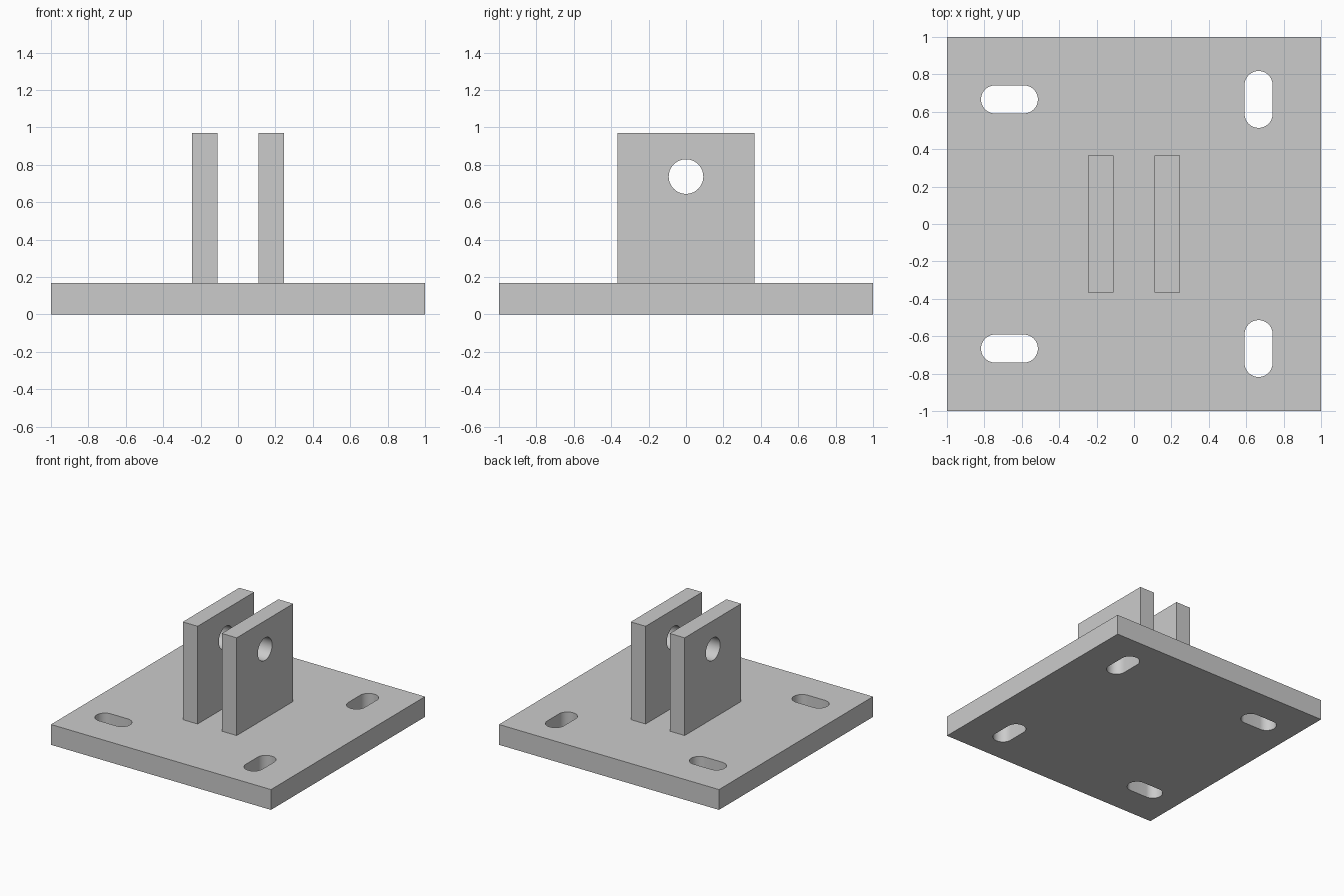
import bpy, bmesh, math
from mathutils import Matrix, Vector

if "Cube" in bpy.data.objects:
    bpy.data.objects.remove(bpy.data.objects["Cube"], do_unlink=True)

STEEL = (0.6, 0.6, 0.6, 1)
steel = bpy.data.materials.new("plain grey steel")
steel.use_nodes = True
steel.diffuse_color = STEEL
steel.node_tree.nodes["Principled BSDF"].inputs["Base Color"].default_value = STEEL


def rectangle(half_w, half_h):
    return [(-half_w, -half_h), (half_w, -half_h), (half_w, half_h), (-half_w, half_h)]


def slot(cx, cy, radius, reach=0, upright=False, steps=24):
    """Outline of a slot with round ends; a circle when reach is zero."""
    points = []
    for side in (1, -1):
        for i in range(steps + (reach > 0)):
            a = math.pi * (i / steps - 0.5)
            x, y = side * (reach + radius * math.cos(a)), side * radius * math.sin(a)
            points.append((cx - y, cy + x) if upright else (cx + x, cy + y))
    return points


def pierced_plate(name, outline, holes, thickness, matrix):
    """Fill an outline around its holes, then extrude it into a solid."""
    bm = bmesh.new()
    for loop in [outline] + holes:
        verts = [bm.verts.new((x, y, 0)) for x, y in loop]
        for i, v in enumerate(verts):
            bm.edges.new((verts[i - 1], v))
    bmesh.ops.triangle_fill(bm, edges=bm.edges[:], use_beauty=True, normal=(0, 0, 1))
    extruded = bmesh.ops.extrude_face_region(bm, geom=bm.faces[:], use_keep_orig=True)
    top = [g for g in extruded["geom"] if isinstance(g, bmesh.types.BMVert)]
    bmesh.ops.translate(bm, verts=top, vec=Vector((0, 0, thickness)))
    bmesh.ops.transform(bm, matrix=matrix, verts=bm.verts[:])
    bmesh.ops.recalc_face_normals(bm, faces=bm.faces[:])
    mesh = bpy.data.meshes.new(name)
    bm.to_mesh(mesh)
    bm.free()
    mesh.materials.append(steel)
    obj = bpy.data.objects.new(name, mesh)
    bpy.context.collection.objects.link(obj)
    bpy.ops.object.select_all(action="DESELECT")
    obj.select_set(True)
    bpy.context.view_layer.objects.active = obj
    bpy.ops.object.shade_smooth_by_angle(angle=math.radians(30))
    return obj


# Base plate: slots run sideways on the right, front to back on the left
BASE = 0.167
INSET = 0.666
slots = [slot(sx * INSET, sy * INSET, 0.075, 0.077, upright=sx > 0)
         for sx in (-1, 1) for sy in (-1, 1)]
pierced_plate("base_plate", rectangle(1, 1), slots, BASE, Matrix())

# Two upright lugs with a pin hole; the profile's axes map to y and z
LUG_TOP, LUG_THICK, GAP = 0.97, 0.135, 0.11
mid = (BASE + LUG_TOP) / 2
stand = Matrix(((0, 0, 1), (1, 0, 0), (0, 1, 0))).to_4x4()
for name, x in (("left_lug", GAP), ("right_lug", -GAP - LUG_THICK)):
    pierced_plate(name, rectangle(0.367, LUG_TOP - mid),
                  [slot(0, 0.737 - mid, 0.0925)], LUG_THICK,
                  Matrix.Translation((x, 0, mid)) @ stand)
